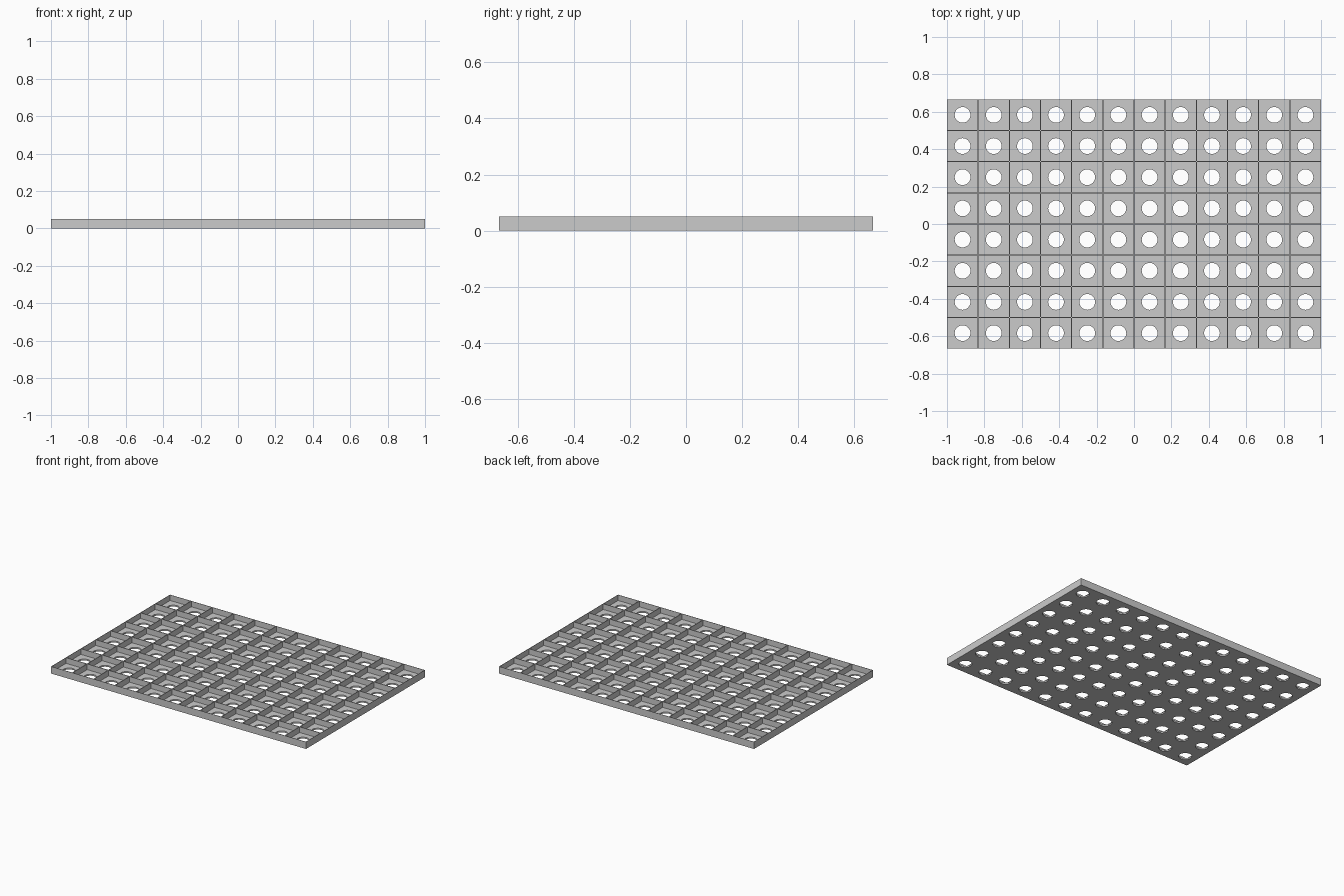
import bpy
import bmesh
from math import cos, sin, tau

cube = bpy.data.objects.get("Cube")
if cube:
    bpy.data.objects.remove(cube, do_unlink=True)

COLS, ROWS = 12, 8
CELL = 2 / COLS
HEIGHT, FLOOR = 0.05, 0.01
HALF_WALL = 0.0025
HOLE = 0.042
SIDES = 32

grey = bpy.data.materials.new("plain grey")
grey.use_nodes = True
colour = (0.6, 0.6, 0.6, 1)
grey.diffuse_color = colour
grey.node_tree.nodes["Principled BSDF"].inputs["Base Color"].default_value = colour


def ring(bm, cx, cy, size, z, square):
    """Loop of vertices around a cell centre, round or projected to a square."""
    verts = []
    for i in range(SIDES):
        c, s = cos(tau * i / SIDES), sin(tau * i / SIDES)
        k = size / max(abs(c), abs(s)) if square else size
        verts.append(bm.verts.new((cx + c * k, cy + s * k, z)))
    return verts


def on_border(a, b):
    """True when an edge lies on the outer rim of the tray."""
    return any(abs(abs(a.co[k]) - lim) < 1e-5 and abs(a.co[k] - b.co[k]) < 1e-5
               for k, lim in ((0, COLS * CELL / 2), (1, ROWS * CELL / 2)))


bm = bmesh.new()
for col in range(COLS):
    for row in range(ROWS):
        cx = (col + 0.5 - COLS / 2) * CELL
        cy = (row + 0.5 - ROWS / 2) * CELL
        # Underside, hole, floor, inner walls and wall tops of one compartment
        loops = [ring(bm, cx, cy, *spec) for spec in (
            (CELL / 2, 0, True),
            (HOLE, 0, False),
            (HOLE, FLOOR, False),
            (CELL / 2 - HALF_WALL, FLOOR, True),
            (CELL / 2 - HALF_WALL, HEIGHT, True),
            (CELL / 2, HEIGHT, True))]
        for n, low in enumerate(loops):
            high = loops[(n + 1) % len(loops)]
            for i in range(SIDES):
                j = (i + 1) % SIDES
                # Outer sides exist only along the rim
                if n < len(loops) - 1 or on_border(low[i], low[j]):
                    bm.faces.new((low[i], high[i], high[j], low[j]))

# Join the compartments into one solid tray
bmesh.ops.remove_doubles(bm, verts=bm.verts, dist=0.0001)
bmesh.ops.recalc_face_normals(bm, faces=bm.faces)
mesh = bpy.data.meshes.new("perforated_tray")
bm.to_mesh(mesh)
bm.free()
mesh.materials.append(grey)
tray = bpy.data.objects.new("perforated_tray", mesh)
bpy.context.collection.objects.link(tray)

# Smooth hole walls, sharp corners
bpy.context.view_layer.objects.active = tray
tray.select_set(True)
bpy.ops.object.shade_smooth_by_angle()
